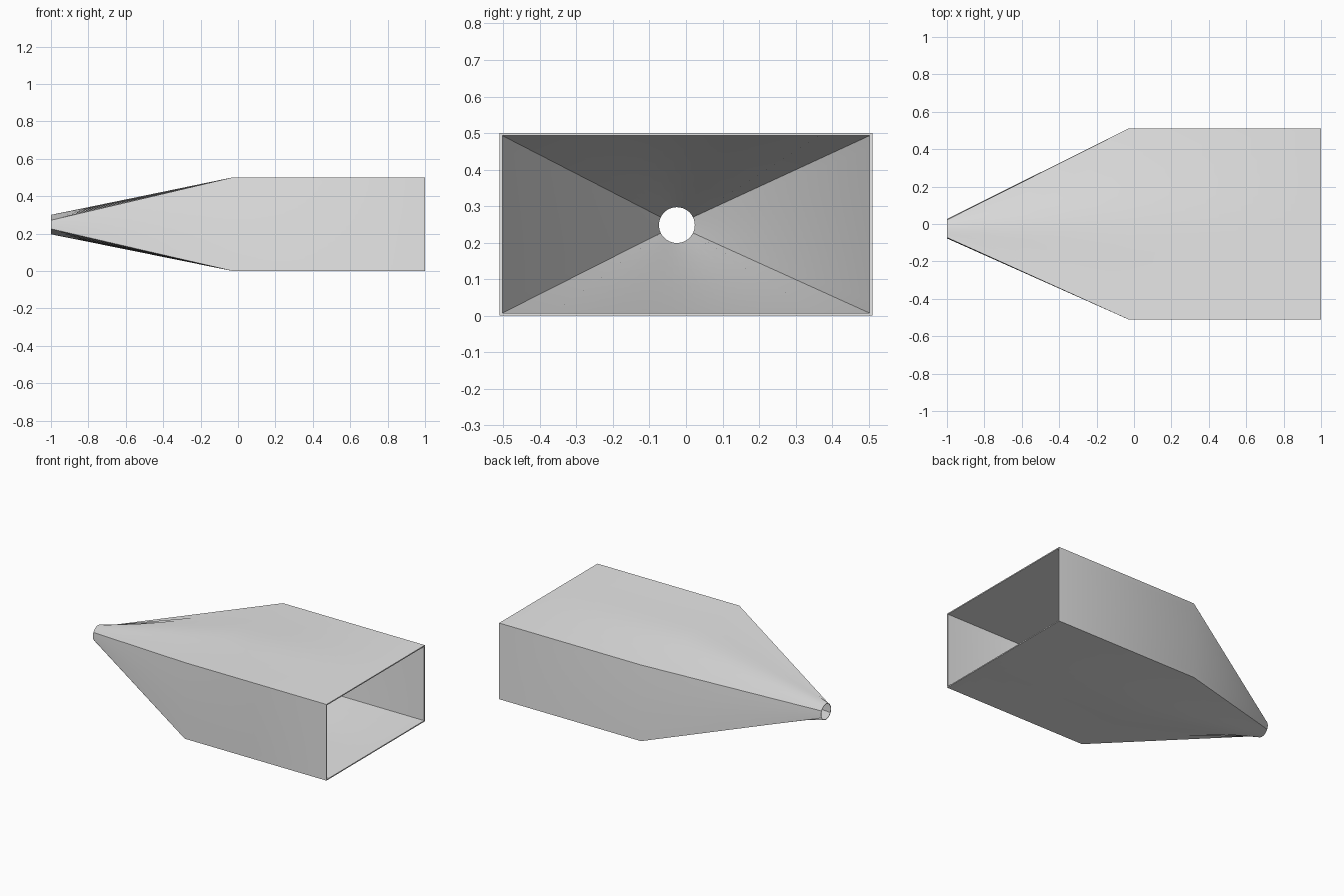
import bpy
import bmesh
from math import atan2, cos, sin, pi

cube = bpy.data.objects.get("Cube")
if cube:
    bpy.data.objects.remove(cube, do_unlink=True)

# Main dimensions
HALF_W, HALF_H, MID_Z = 0.51, 0.25, 0.25
OPEN_X, BEND_X, TIP_X = 1.0, -0.03, -1.0
TIP_Y, TIP_Z = -0.025, 0.248
WALL = 0.007
SEGS = 16

# Shared angles: evenly divided between the corners of the rectangle
corner = atan2(HALF_H, HALF_W)
stops = [-corner, corner, pi - corner, pi + corner, 2 * pi - corner]
angles = [a + (b - a) * i / SEGS
          for a, b in zip(stops, stops[1:]) for i in range(SEGS)]


def rect_ring(x, inset):
    ring = []
    for a in angles:
        c, s = cos(a), sin(a)
        reach = 1 / max(abs(c) / HALF_W, abs(s) / HALF_H)
        ring.append((x, c * reach * (1 - inset / HALF_W),
                     MID_Z + s * reach * (1 - inset / HALF_H)))
    return ring


def round_ring(x, radius):
    return [(x, TIP_Y + radius * cos(a), TIP_Z + radius * sin(a)) for a in angles]


# Outer skin from mouth to tip, then inner skin back to the mouth
rings = [rect_ring(OPEN_X, 0), rect_ring(BEND_X, 0), round_ring(TIP_X, 0.052),
         round_ring(TIP_X, 0.049), rect_ring(BEND_X, WALL), rect_ring(OPEN_X, WALL)]

bm = bmesh.new()
loops = [[bm.verts.new(p) for p in ring] for ring in rings]
count = len(angles)
for k, ring in enumerate(loops):
    after = loops[(k + 1) % len(loops)]
    for i in range(count):
        j = (i + 1) % count
        bm.faces.new((ring[i], ring[j], after[j], after[i]))
bmesh.ops.recalc_face_normals(bm, faces=bm.faces[:])
mesh = bpy.data.meshes.new("duct_transition")
bm.to_mesh(mesh)
bm.free()

# Single plain grey
grey = bpy.data.materials.new("light grey")
grey.use_nodes = True
colour = (0.8, 0.8, 0.8, 1)
grey.diffuse_color = colour
for node in grey.node_tree.nodes:
    if node.type == 'BSDF_PRINCIPLED':
        node.inputs["Base Color"].default_value = colour
mesh.materials.append(grey)

duct = bpy.data.objects.new("duct_transition", mesh)
bpy.context.collection.objects.link(duct)
bpy.ops.object.select_all(action='DESELECT')
duct.select_set(True)
bpy.context.view_layer.objects.active = duct
bpy.ops.object.shade_smooth_by_angle(angle=pi / 6)
